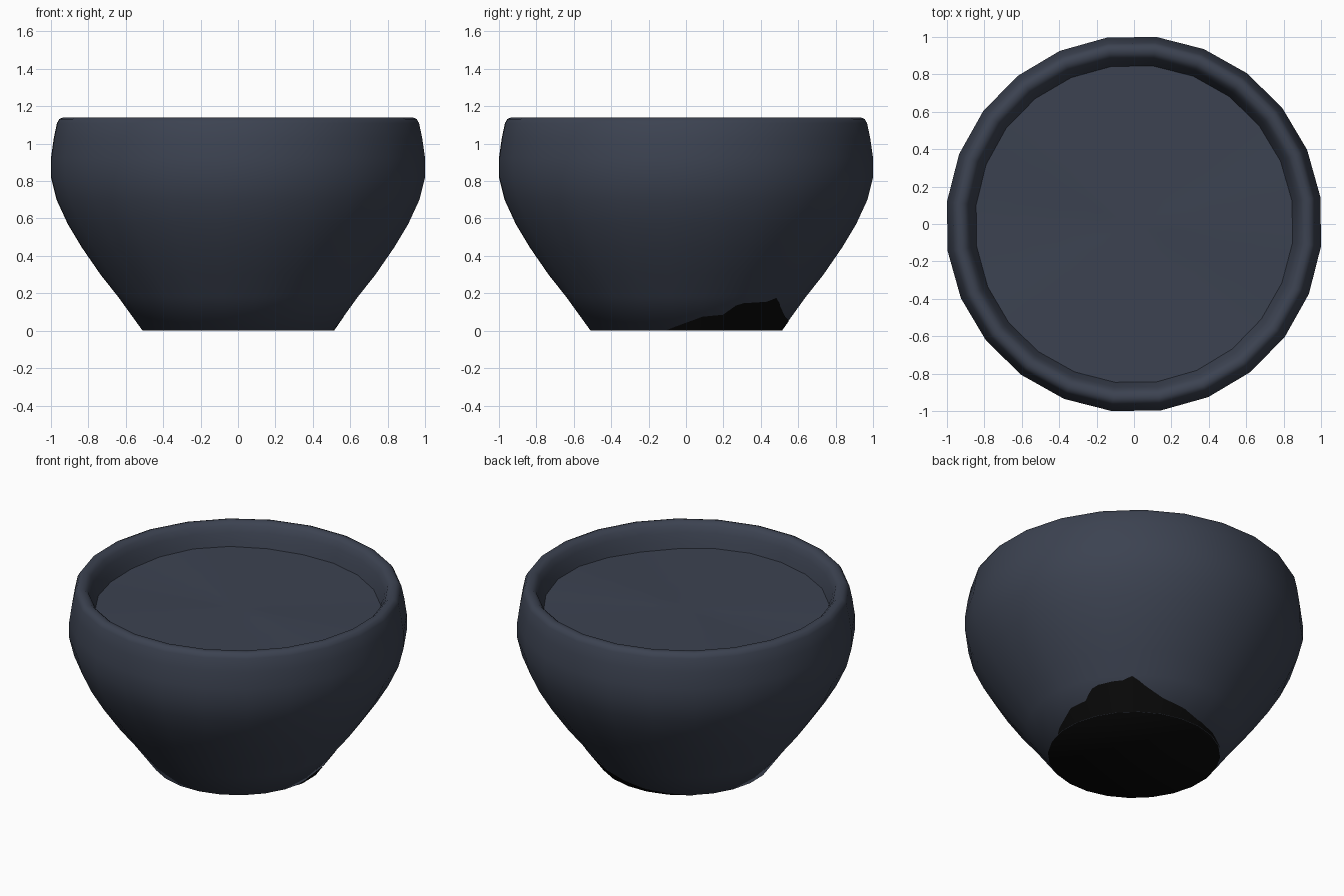
import bpy, bmesh, math

if "Cube" in bpy.data.objects:
    bpy.data.objects.remove(bpy.data.objects["Cube"])

SIDES = 24
TURN = math.radians(8.2)      # corner offset seen from the top
STEP = 2 * math.pi / SIDES
K = 1.007                     # silhouette radius -> corner radius


def material(name, rgb):
    m = bpy.data.materials.new(name)
    m.diffuse_color = (*rgb, 1)
    m.use_nodes = True
    m.node_tree.nodes["Principled BSDF"].inputs["Base Color"].default_value = m.diffuse_color
    return m


slate = material("dark slate", (0.045, 0.055, 0.082))
black = material("black", (0.003, 0.003, 0.003))


def finish(bm, name, mats, angle=40):
    me = bpy.data.meshes.new(name)
    bm.to_mesh(me)
    bm.free()
    ob = bpy.data.objects.new(name, me)
    bpy.context.collection.objects.link(ob)
    for m in mats:
        me.materials.append(m)
    bpy.ops.object.select_all(action='DESELECT')
    ob.select_set(True)
    bpy.context.view_layer.objects.active = ob
    bpy.ops.object.shade_smooth_by_angle(angle=math.radians(angle))
    return ob


def ring(bm, r, z):
    return [bm.verts.new((r * K * math.cos(TURN + i * STEP),
                          r * K * math.sin(TURN + i * STEP),
                          z(i) if callable(z) else z)) for i in range(SIDES)]


def bridge(bm, a, b):
    for i in range(SIDES):
        j = (i + 1) % SIDES
        bm.faces.new((a[i], a[j], b[j], b[i]))


# Pot: lathed outer wall, rounded rim and short inner wall, black base
profile = [(.51, 0), (.64, .18), (.735, .30), (.835, .445), (.91, .57),
           (.97, .70), (1, .82), (1, .925), (.985, 1.03), (.968, 1.11),
           (.955, 1.132), (.935, 1.14), (.91, 1.138), (.888, 1.118),
           (.872, 1.08), (.855, 1.03), (.838, .96)]
bm = bmesh.new()
rings = [ring(bm, r, z) for r, z in profile]
for a, b in zip(rings, rings[1:]):
    bridge(bm, a, b)
base = bm.faces.new(rings[0][::-1])
base.material_index = 1
finish(bm, "pot", [slate, black], 60)

# Filling: gently uneven disc just below the rim
bm = bmesh.new()


def bump(r):
    def z(i):
        a = TURN + i * STEP
        return .992 + .007 * r * math.sin(3 * a + 1) + .005 * r * math.cos(5 * a)
    return z


rings = [ring(bm, r, bump(r)) for r in (.848, .64, .42, .2)]
for a, b in zip(rings, rings[1:]):
    bridge(bm, a, b)
centre = bm.verts.new((0, 0, .995))
last = rings[-1]
for i in range(SIDES):
    bm.faces.new((last[i], last[(i + 1) % SIDES], centre))
finish(bm, "filling", [slate])

# Black ragged patch on the lower wall: (direction in degrees, height)
outline = [(-12, .002), (-8, .015), (9, .075), (20, .085), (26, .135),
           (30, .147), (44, .155), (49, .175), (56, .13), (68, .075),
           (78, .06), (96, .025), (130, .002)]


def height(deg):
    for (a, h), (b, k) in zip(outline, outline[1:]):
        if a <= deg <= b:
            return h + (k - h) * (deg - a) / (b - a)
    return 0


def on_wall(deg, z):
    a = math.radians(deg)
    d = (a - TURN) % STEP - STEP / 2
    r = (.51 + .13 * z / .18) * K * math.cos(STEP / 2) / math.cos(d) + .003
    return (r * math.cos(a), r * math.sin(a), z)


bm = bmesh.new()
degs = {float(d) for d, h in outline} | {8.2 + 15 * i for i in range(-1, 9)}
cols = [(bm.verts.new(on_wall(d, 0)), bm.verts.new(on_wall(d, height(d))))
        for d in sorted(degs)]
for a, b in zip(cols, cols[1:]):
    bm.faces.new((a[0], b[0], b[1], a[1]))
finish(bm, "dark_patch", [black])
